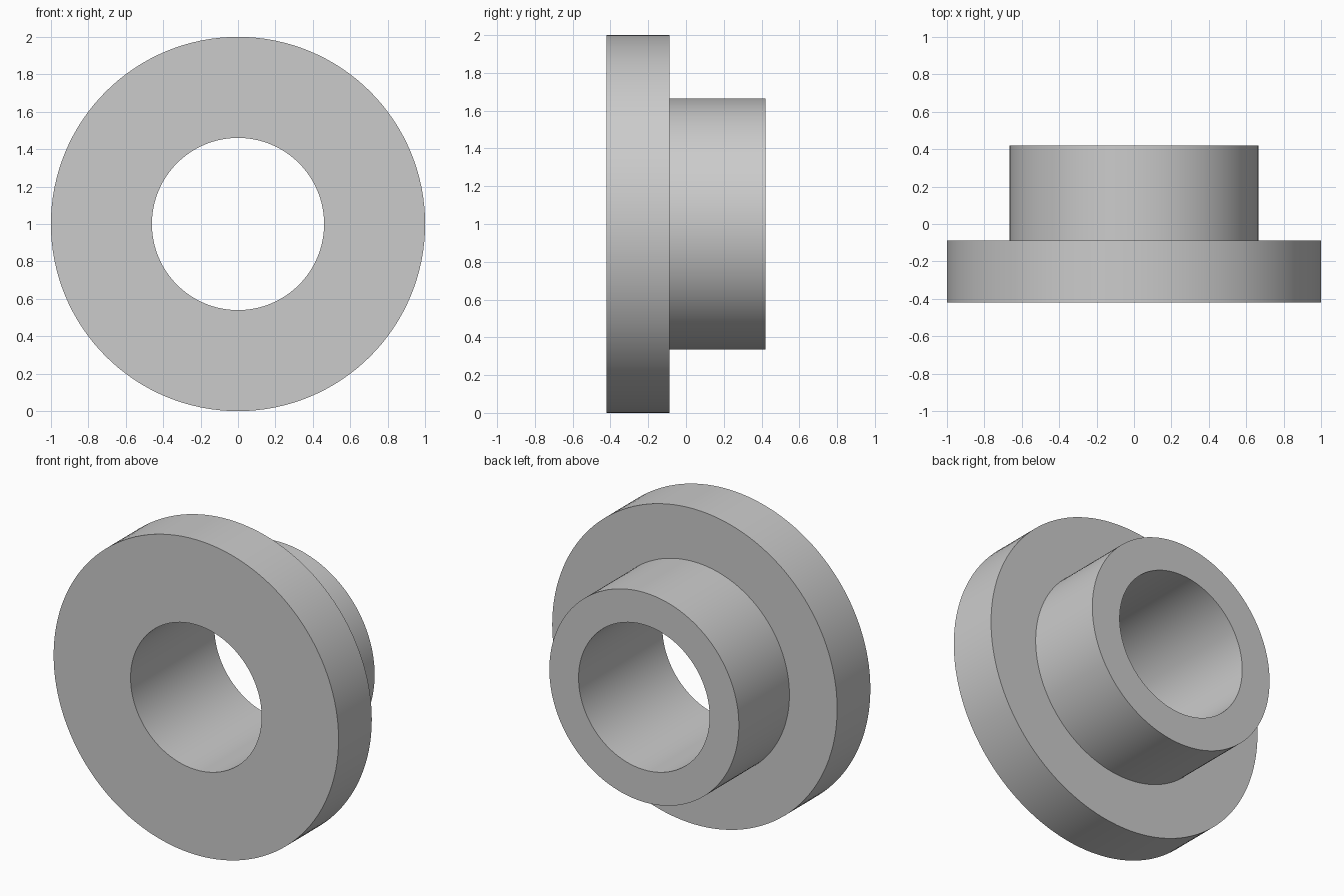
import bpy, bmesh
from math import radians, sin, cos, tau

cube = bpy.data.objects.get("Cube")
if cube:
    bpy.data.objects.remove(cube, do_unlink=True)

SEGMENTS = 128
FLANGE_R, HUB_R, BORE_R = 1.0, 0.665, 0.46
FRONT, STEP, BACK = -0.42, -0.087, 0.42

# Plain grey material
grey = bpy.data.materials.new("light_grey")
grey.use_nodes = True
colour = (0.6, 0.6, 0.6, 1)
grey.diffuse_color = colour
grey.node_tree.nodes["Principled BSDF"].inputs["Base Color"].default_value = colour

# Closed cross-section (radius, y) revolved around the y axis
profile = [(BORE_R, FRONT), (FLANGE_R, FRONT), (FLANGE_R, STEP),
           (HUB_R, STEP), (HUB_R, BACK), (BORE_R, BACK)]
bm = bmesh.new()
rings = []
for r, y in profile:
    rings.append([bm.verts.new((r * cos(tau * i / SEGMENTS), y,
                                1 + r * sin(tau * i / SEGMENTS)))
                  for i in range(SEGMENTS)])
for k, ring in enumerate(rings):
    after = rings[(k + 1) % len(rings)]
    for i in range(SEGMENTS):
        j = (i + 1) % SEGMENTS
        bm.faces.new((ring[i], ring[j], after[j], after[i]))
bmesh.ops.recalc_face_normals(bm, faces=bm.faces)

# Flanged bushing: wide front flange, narrower hub and through bore
mesh = bpy.data.meshes.new("flanged_bushing")
bm.to_mesh(mesh)
bm.free()
mesh.materials.append(grey)
bushing = bpy.data.objects.new("flanged_bushing", mesh)
bpy.context.collection.objects.link(bushing)

bpy.ops.object.select_all(action='DESELECT')
bushing.select_set(True)
bpy.context.view_layer.objects.active = bushing
bpy.ops.object.shade_smooth_by_angle(angle=radians(30))
